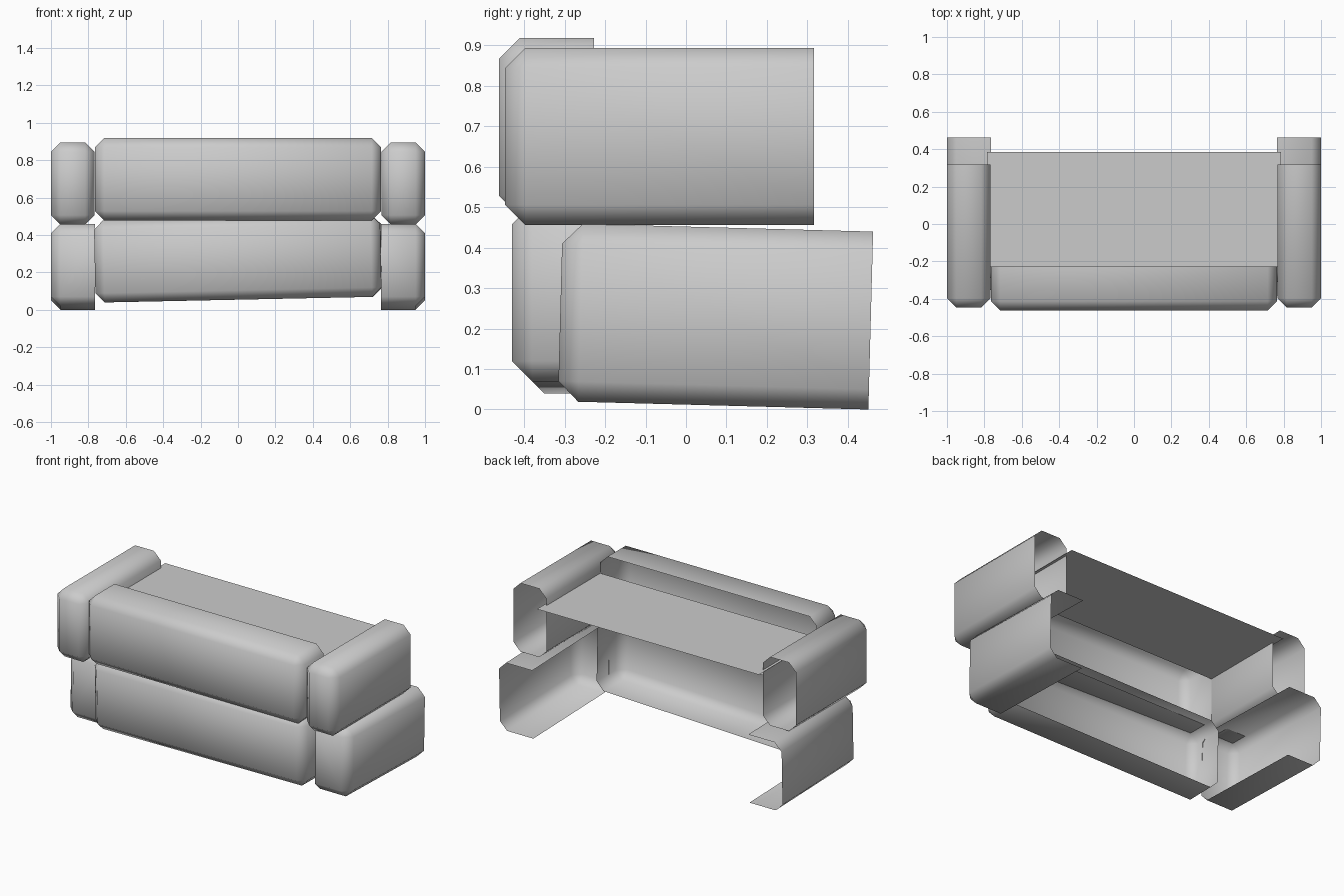
import bpy, bmesh
from mathutils import Matrix, Vector, Euler

if "Cube" in bpy.data.objects:
    bpy.data.objects.remove(bpy.data.objects["Cube"])


def add_object(name, bm):
    mesh = bpy.data.meshes.new(name)
    bm.to_mesh(mesh)
    bm.free()
    for p in mesh.polygons:
        p.use_smooth = True
    ob = bpy.data.objects.new(name, mesh)
    bpy.context.collection.objects.link(ob)
    return ob


def shell(name, size, centre, open_dirs, rot=(0, 0, 0), mirror=False, chamfer=0.05):
    """Chamfered box with some sides left open."""
    bm = bmesh.new()
    bmesh.ops.create_cube(bm, size=1, matrix=Matrix.Diagonal((*size, 1)))
    bm.normal_update()
    gone = [f for f in bm.faces if any(f.normal.dot(Vector(d)) > 0.9 for d in open_dirs)]
    bmesh.ops.delete(bm, geom=gone, context='FACES')
    edges = [e for e in bm.edges if len(e.link_faces) == 2]
    bmesh.ops.bevel(bm, geom=edges, offset=chamfer, segments=1,
                    affect='EDGES', profile=0.5)
    place = Matrix.Translation(centre) @ Euler(rot).to_matrix().to_4x4()
    bmesh.ops.transform(bm, matrix=place, verts=bm.verts)
    if mirror:
        bmesh.ops.transform(bm, matrix=Matrix.Diagonal((-1, 1, 1, 1)), verts=bm.verts)
        bmesh.ops.reverse_faces(bm, faces=bm.faces)
    return add_object(name, bm)


BACK, INNER = (0, 1, 0), (-1, 0, 0)

# Long front cushions, open at the back; the lower one sits slightly askew
shell("upper_front_cushion", (1.53, 0.234, 0.44), (0, -0.345, 0.698), [BACK])
shell("lower_front_cushion", (1.53, 0.234, 0.44), (0, -0.298, 0.274), [BACK],
      rot=(0, -0.0208, -0.0208))

# Side cushions, built on the right and mirrored to the left
for side, flip in (("right", False), ("left", True)):
    shell(f"upper_{side}_cushion", (0.233, 0.764, 0.438), (0.8835, -0.065, 0.675),
          [BACK], mirror=flip)
    shell(f"lower_{side}_cushion", (0.235, 0.768, 0.44), (0.8825, 0.073, 0.23),
          [BACK, INNER], rot=(-0.0266, 0, 0), mirror=flip)

# Flat top panel between the side cushions
bm = bmesh.new()
bmesh.ops.create_grid(bm, x_segments=1, y_segments=1, size=0.5,
                      matrix=Matrix.Translation((0, 0.078, 0.798)) @ Matrix.Diagonal((1.57, 0.614, 1, 1)))
add_object("top_panel", bm)
